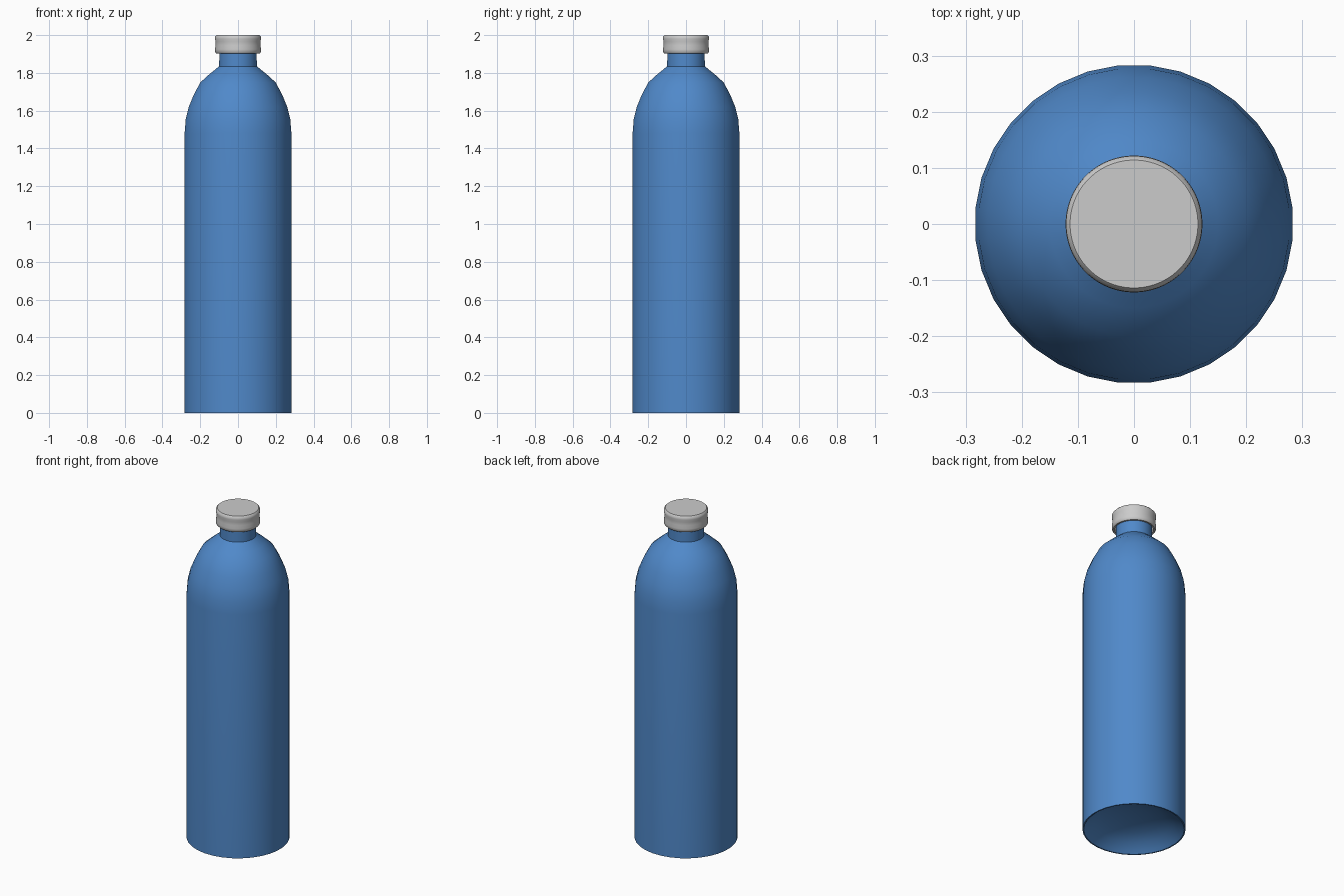
import bpy
import bmesh
import math

SIDES = 32

cube = bpy.data.objects.get("Cube")
if cube:
    bpy.data.objects.remove(cube, do_unlink=True)


def make_material(name, rgb, roughness=0.5):
    mat = bpy.data.materials.new(name)
    mat.use_nodes = True
    mat.diffuse_color = (*rgb, 1)
    bsdf = mat.node_tree.nodes["Principled BSDF"]
    bsdf.inputs["Base Color"].default_value = (*rgb, 1)
    bsdf.inputs["Roughness"].default_value = roughness
    return mat


def lathe(name, profile, mat, sides=SIDES, angle=40):
    """Revolve (radius, height) points around z; zero radius makes a pole."""
    bm = bmesh.new()
    rings = []
    for r, z in profile:
        if r == 0:
            rings.append([bm.verts.new((0, 0, z))] * sides)
            continue
        turn = [math.tau * (i + 0.5) / sides for i in range(sides)]
        rings.append([bm.verts.new((r * math.cos(a), r * math.sin(a), z)) for a in turn])
    for low, high in zip(rings, rings[1:]):
        for i in range(sides):
            j = (i + 1) % sides
            corners = dict.fromkeys((low[i], low[j], high[j], high[i]))
            bm.faces.new(list(corners))
    bmesh.ops.recalc_face_normals(bm, faces=bm.faces)
    mesh = bpy.data.meshes.new(name)
    bm.to_mesh(mesh)
    bm.free()
    mesh.materials.append(mat)
    obj = bpy.data.objects.new(name, mesh)
    bpy.context.collection.objects.link(obj)
    bpy.ops.object.select_all(action="DESELECT")
    obj.select_set(True)
    bpy.context.view_layer.objects.active = obj
    bpy.ops.object.shade_smooth_by_angle(angle=math.radians(angle))
    return obj


blue = make_material("bottle blue", (0.08, 0.25, 0.59))
grey = make_material("cap grey", (0.6, 0.6, 0.6))

# Body: domed-in base, straight wall, rounded shoulder and neck
base = [(0, 0.09), (0.08, 0.085), (0.16, 0.07), (0.22, 0.045), (0.26, 0.015), (0.277, 0)]
wall = [(0.284, 0), (0.284, 1.48)]
shoulder = [(0.278, 1.555), (0.262, 1.62), (0.235, 1.685), (0.2, 1.75), (0.15, 1.795), (0.1, 1.835)]
neck = [(0.099, 1.95), (0, 1.95)]
lathe("bottle_body", base + wall + shoulder + neck, blue)

# Screw cap: rounded rims, faint waist, hollow underside
cap = [(0, 1.955), (0.106, 1.955), (0.106, 1.903), (0.115, 1.903), (0.121, 1.91),
       (0.122, 1.925), (0.119, 1.945), (0.119, 1.965), (0.122, 1.98),
       (0.121, 1.992), (0.114, 2.0), (0, 2.0)]
lathe("bottle_cap", cap, grey, sides=64)
